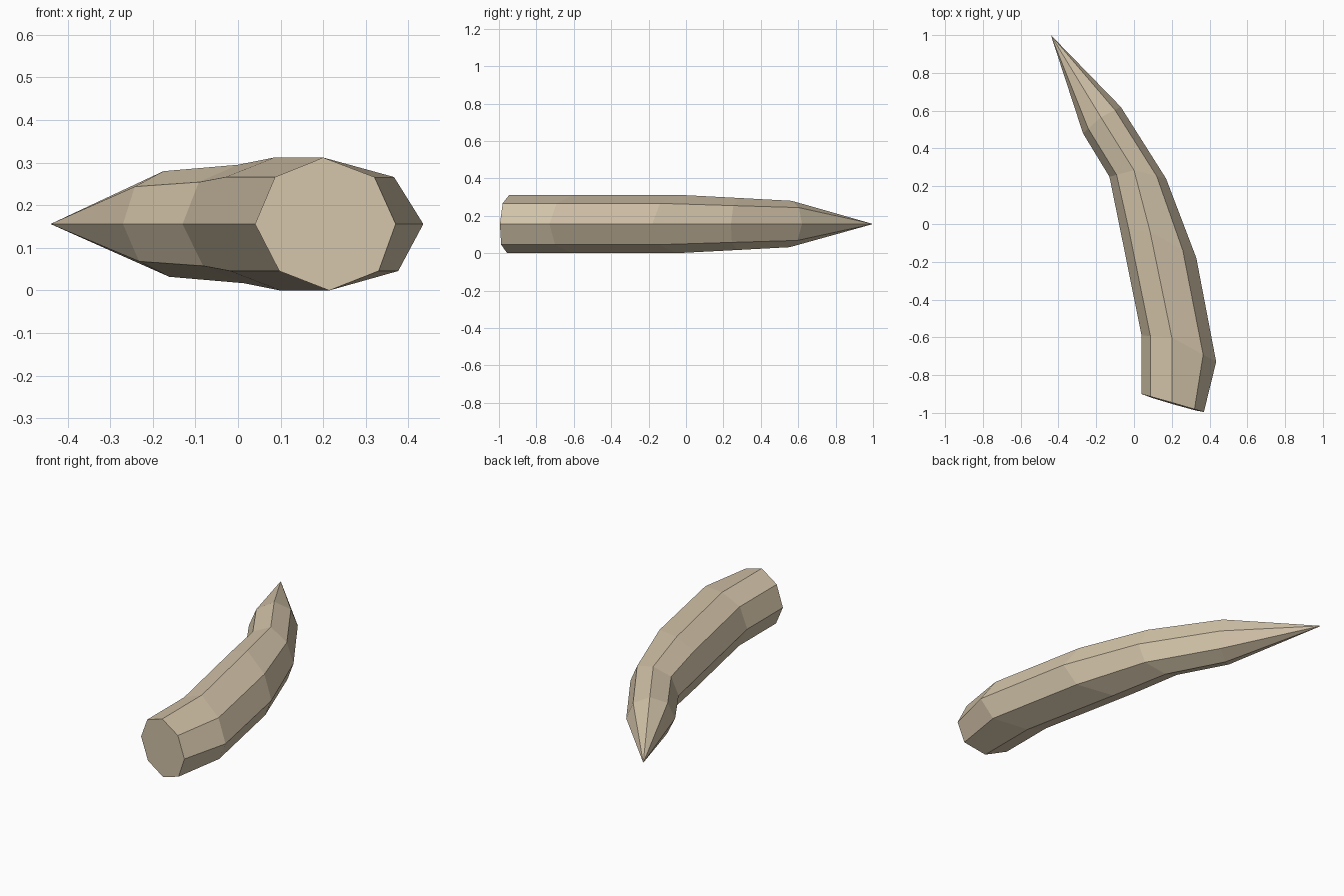
import bpy, bmesh, math

if "Cube" in bpy.data.objects:
    bpy.data.objects.remove(bpy.data.objects["Cube"])

MID = 0.156
TIP = (-0.44, 1.0, MID)
# Stations along the curve: inner edge, top ridge, outer edge (x, y), half height
STATIONS = [
    ((0.04, -0.90), (0.20, -0.945), (0.37, -0.995), 0.156),
    ((0.04, -0.59), (0.20, -0.60), (0.435, -0.73), 0.156),
    ((-0.075, -0.02), (0.085, -0.04), (0.33, -0.18), 0.156),
    ((-0.13, 0.25), (0.00, 0.285), (0.17, 0.24), 0.139),
    ((-0.27, 0.48), (-0.175, 0.565), (-0.07, 0.62), 0.124),
]
SIDES = 8

bm = bmesh.new()


def ring(inner, ridge, outer, half):
    """Eight-sided section, with the lower ridge slightly shifted."""
    verts = []
    for i in range(SIDES):
        a = 2 * math.pi * i / SIDES
        c, s = math.cos(a), math.sin(a)
        edge = outer if c > 0 else inner
        low = max(-s, 0) * 0.014
        x = ridge[0] + abs(c) * (edge[0] - ridge[0]) + low
        y = ridge[1] + abs(c) * (edge[1] - ridge[1]) - low * 0.8
        verts.append(bm.verts.new((x, y, MID + s * half)))
    return verts


# Curved body, blunt root and pointed tip
rings = [ring(*st) for st in STATIONS]
for a, b in zip(rings, rings[1:]):
    for i in range(SIDES):
        j = (i + 1) % SIDES
        bm.faces.new((a[i], a[j], b[j], b[i]))
bm.faces.new(rings[0])
tip = bm.verts.new(TIP)
for i in range(SIDES):
    bm.faces.new((rings[-1][i], rings[-1][(i + 1) % SIDES], tip))
bmesh.ops.recalc_face_normals(bm, faces=bm.faces)

mesh = bpy.data.meshes.new("tusk")
bm.to_mesh(mesh)
bm.free()
mat = bpy.data.materials.new("ivory tan")
mat.diffuse_color = (0.64, 0.54, 0.39, 1)
mat.use_nodes = True
mat.node_tree.nodes["Principled BSDF"].inputs["Base Color"].default_value = mat.diffuse_color
mesh.materials.append(mat)
bpy.context.collection.objects.link(bpy.data.objects.new("tusk", mesh))
